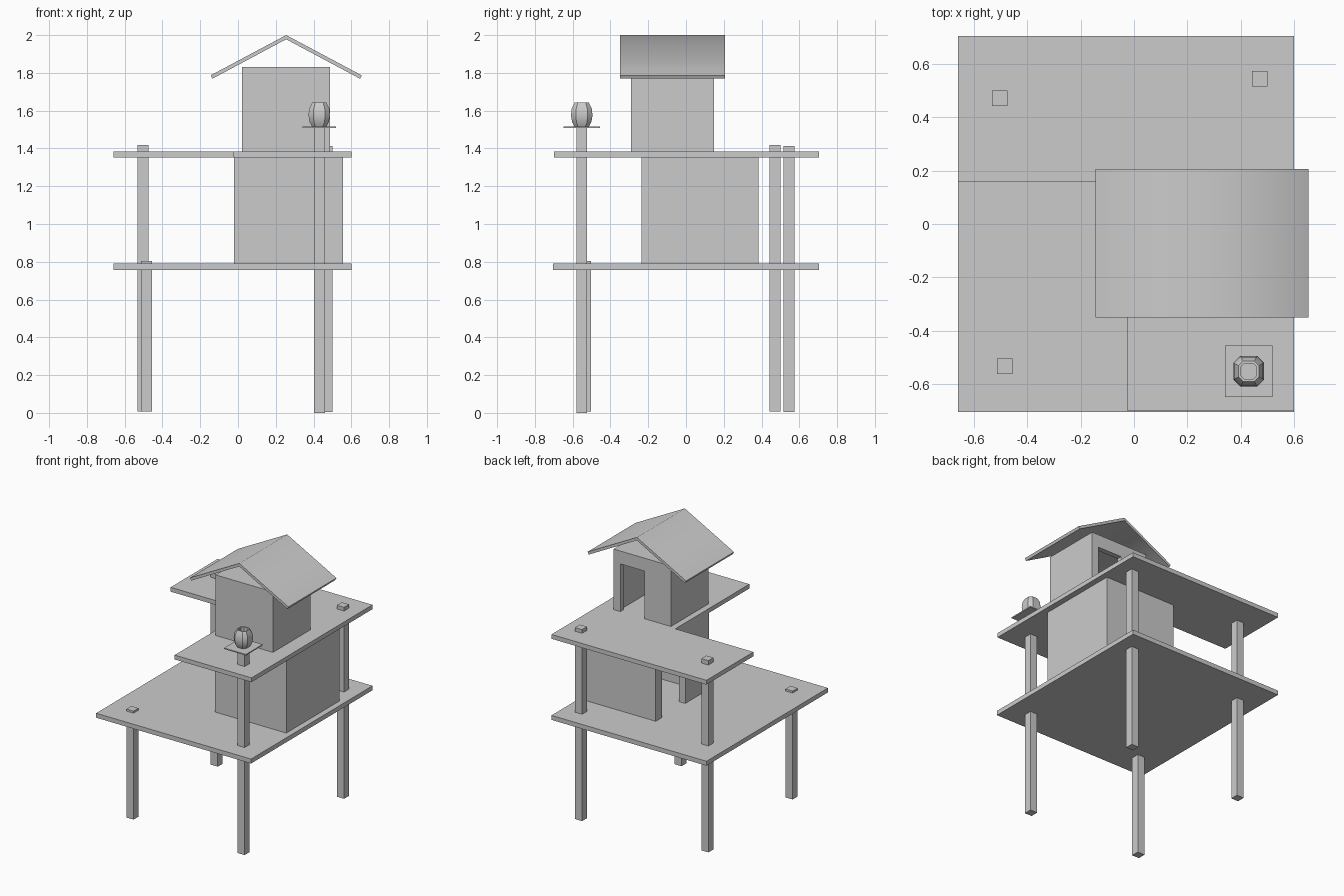
import bpy, bmesh, math

if "Cube" in bpy.data.objects:
    bpy.data.objects.remove(bpy.data.objects["Cube"])


def make(name, verts, faces):
    me = bpy.data.meshes.new(name)
    me.from_pydata(verts, [], faces)
    bm = bmesh.new()
    bm.from_mesh(me)
    bmesh.ops.recalc_face_normals(bm, faces=bm.faces)
    bm.to_mesh(me)
    bm.free()
    ob = bpy.data.objects.new(name, me)
    bpy.context.collection.objects.link(ob)
    return ob


def prism(name, outline, a, b, axis='z'):
    """Extrude a 2D outline from a to b along z, or along y for an xz outline."""
    n = len(outline)
    put = (lambda u, v, w: (u, v, w)) if axis == 'z' else (lambda u, v, w: (u, w, v))
    verts = [put(u, v, w) for w in (a, b) for u, v in outline]
    faces = [tuple(range(n)), tuple(range(2 * n - 1, n - 1, -1))]
    faces += [(i, (i + 1) % n, n + (i + 1) % n, n + i) for i in range(n)]
    return make(name, verts, faces)


def box(name, x0, x1, y0, y1, z0, z1):
    return prism(name, [(x0, y0), (x1, y0), (x1, y1), (x0, y1)], z0, z1)


def cut(target, cutter):
    m = target.modifiers.new("cut", 'BOOLEAN')
    m.operation = 'DIFFERENCE'
    m.solver = 'EXACT'
    m.object = cutter
    bpy.context.view_layer.objects.active = target
    bpy.ops.object.modifier_apply(modifier=m.name)
    bpy.data.objects.remove(cutter)


def smooth(ob, angle):
    bpy.ops.object.select_all(action='DESELECT')
    ob.select_set(True)
    bpy.context.view_layer.objects.active = ob
    bpy.ops.object.shade_smooth_by_angle(angle=math.radians(angle))


# Decks: full lower platform, L-shaped upper platform
box("lower_deck", -0.66, 0.6, -0.705, 0.705, 0.757, 0.79)
prism("upper_deck", [(-0.66, 0.16), (-0.025, 0.16), (-0.025, -0.70),
                     (0.6, -0.70), (0.6, 0.705), (-0.66, 0.705)], 1.353, 1.385)

# Posts, each with its own height
for name, x, y, z0, top in [("back_left_post", -0.504, 0.472, 0.008, 1.417),
                            ("back_right_post", 0.472, 0.545, 0.005, 1.412),
                            ("front_left_post", -0.485, -0.533, 0.008, 0.805),
                            ("front_right_post", 0.432, -0.552, 0.0, 1.512)]:
    box(name, x - 0.029, x + 0.029, y - 0.029, y + 0.029, z0, top)

# Lower hut: hollow, doorway in the left wall
hut = box("lower_hut", -0.022, 0.557, -0.235, 0.383, 0.788, 1.356)
cut(hut, box("room", 0.028, 0.507, -0.185, 0.333, 0.7, 1.325))
cut(hut, box("door", -0.1, 0.2, 0.04, 0.312, 0.7, 1.25))

# Upper hut: the same design turned, doorway in the back wall
hut = box("upper_hut", 0.02, 0.487, -0.29, 0.147, 1.383, 1.83)
cut(hut, box("room", 0.058, 0.449, -0.252, 0.109, 1.3, 1.80))
cut(hut, box("door", 0.235, 0.43, 0.0, 0.2, 1.3, 1.735))

# Gable roof
roof = prism("roof", [(0.255, 2.0), (0.655, 1.787), (0.646, 1.769), (0.255, 1.978),
                      (-0.136, 1.769), (-0.145, 1.787)], -0.35, 0.207, axis='y')
smooth(roof, 60)

# Lamp tray and open barrel-shaped lamp on the front right post
cx, cy = 0.43, -0.552
box("lamp_tray", cx - 0.089, cx + 0.089, cy - 0.097, cy + 0.097, 1.508, 1.516)
profile = [(0.037, 1.515), (0.051, 1.54), (0.057, 1.575), (0.053, 1.612),
           (0.038, 1.642), (0.030, 1.642), (0.030, 1.60)]
verts, faces = [], []
for r, z in profile:
    c = r * 0.55
    verts += [(cx + u, cy + v, z) for u, v in
              [(r, -c), (r, c), (c, r), (-c, r), (-r, c), (-r, -c), (-c, -r), (c, -r)]]
for k in range(len(profile) - 1):
    for i in range(8):
        j = (i + 1) % 8
        faces.append((k * 8 + i, k * 8 + j, k * 8 + 8 + j, k * 8 + 8 + i))
last = (len(profile) - 1) * 8
faces += [tuple(range(7, -1, -1)), tuple(range(last, last + 8))]
smooth(make("lamp", verts, faces), 35)
